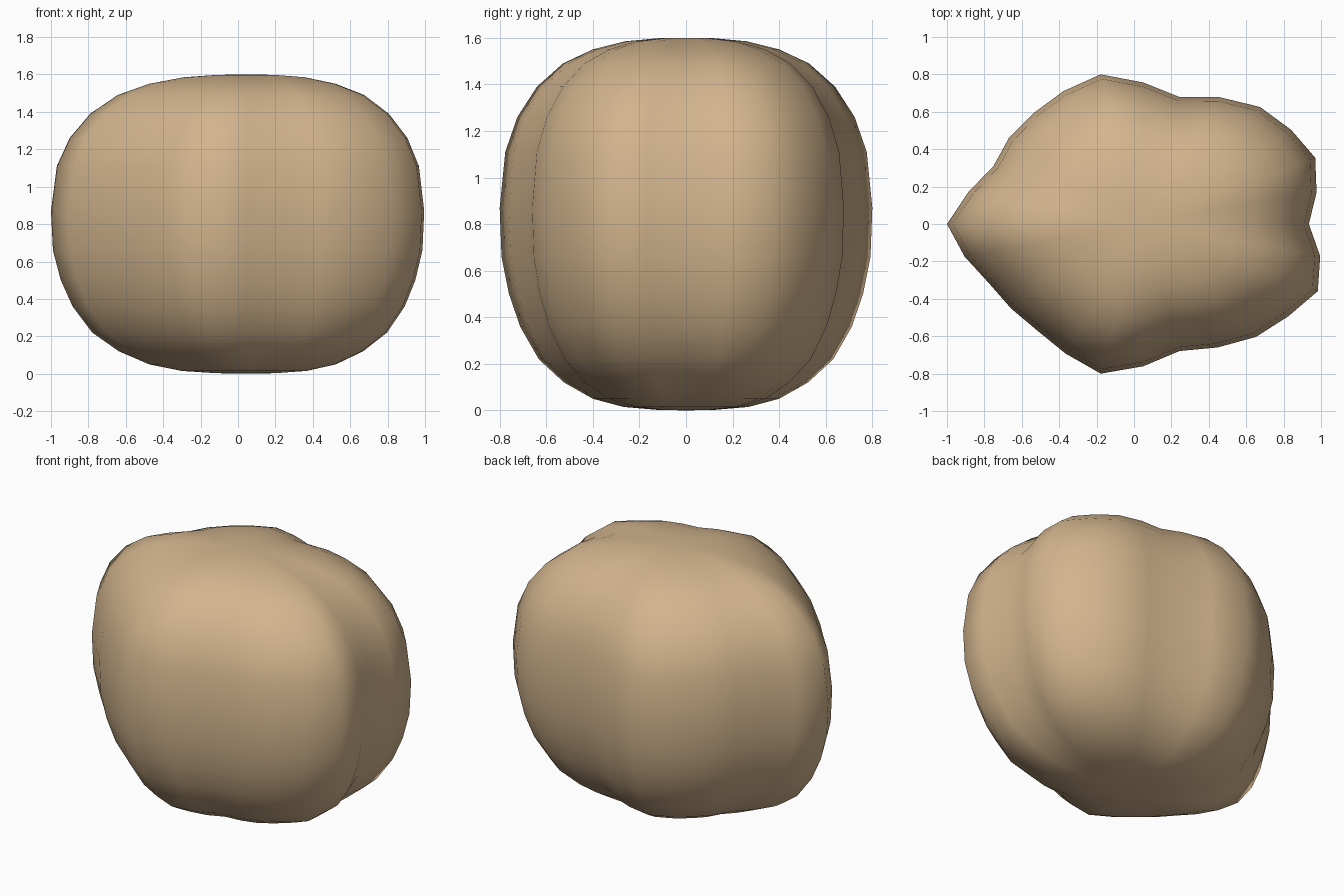
import bpy
import bmesh
import math

# Remove the default object
default_cube = bpy.data.objects.get("Cube")
if default_cube:
    bpy.data.objects.remove(default_cube, do_unlink=True)

# Single tan colour
tan = bpy.data.materials.new("tan")
tan.use_nodes = True
tan_colour = (0.65, 0.46, 0.27, 1)
tan.diffuse_color = tan_colour
tan.node_tree.nodes["Principled BSDF"].inputs["Base Color"].default_value = tan_colour

# Lobed outline: radius at equal angle steps, counter-clockwise from +x
RADII = [.885, .95, 1.02, 1.01, 1, .94, .87, .945, 1.025, .985, .945, .92, .89, .96,
         1.05, .98, .915, .905, .91, .96, 1.025, .95, .87, .915, .965, .99, 1.035, .97]
# Side profile: outline scale and height of each ring, bottom to top
PROFILE = [(.16, .003), (.335, .015), (.5, .05), (.655, .12), (.79, .22), (.89, .36),
           (.95, .5), (.99, .66), (1, .87), (.97, 1.11), (.905, 1.26), (.8, 1.39),
           (.66, 1.49), (.5, 1.55), (.325, 1.585), (.15, 1.598)]
CENTRE_X = 0.05
DEPTH_SQUASH = 0.78
BOTTOM, TOP = 0.0, 1.6


def lobed_ring(bm, scale, height):
    """Add one horizontal ring of vertices following the lobed outline."""
    ring = []
    for index, radius in enumerate(RADII):
        angle = math.tau * index / len(RADII)
        x = CENTRE_X + scale * radius * math.cos(angle)
        y = DEPTH_SQUASH * OUTLINE_FIT * scale * radius * math.sin(angle)
        ring.append(bm.verts.new((x, y, height)))
    return ring


# Keep the widest lobes exactly on the half depth
HALF_DEPTH = 0.8
widest = max(abs(radius * math.sin(math.tau * index / len(RADII)))
             for index, radius in enumerate(RADII))
OUTLINE_FIT = HALF_DEPTH / (DEPTH_SQUASH * widest)

# Pumpkin-like body: stacked rings closed by a pole at each end
bm = bmesh.new()
rings = [lobed_ring(bm, scale, height) for scale, height in PROFILE]
bottom_pole = bm.verts.new((CENTRE_X, 0, BOTTOM))
top_pole = bm.verts.new((CENTRE_X, 0, TOP))
count = len(RADII)
for index in range(count):
    following = (index + 1) % count
    for lower, upper in zip(rings, rings[1:]):
        bm.faces.new((lower[index], lower[following], upper[following], upper[index]))
    bm.faces.new((bottom_pole, rings[0][following], rings[0][index]))
    bm.faces.new((top_pole, rings[-1][index], rings[-1][following]))
bmesh.ops.recalc_face_normals(bm, faces=bm.faces)
for face in bm.faces:
    face.smooth = True

mesh = bpy.data.meshes.new("lobed_body")
bm.to_mesh(mesh)
bm.free()
mesh.materials.append(tan)
body = bpy.data.objects.new("lobed_body", mesh)
bpy.context.collection.objects.link(body)
